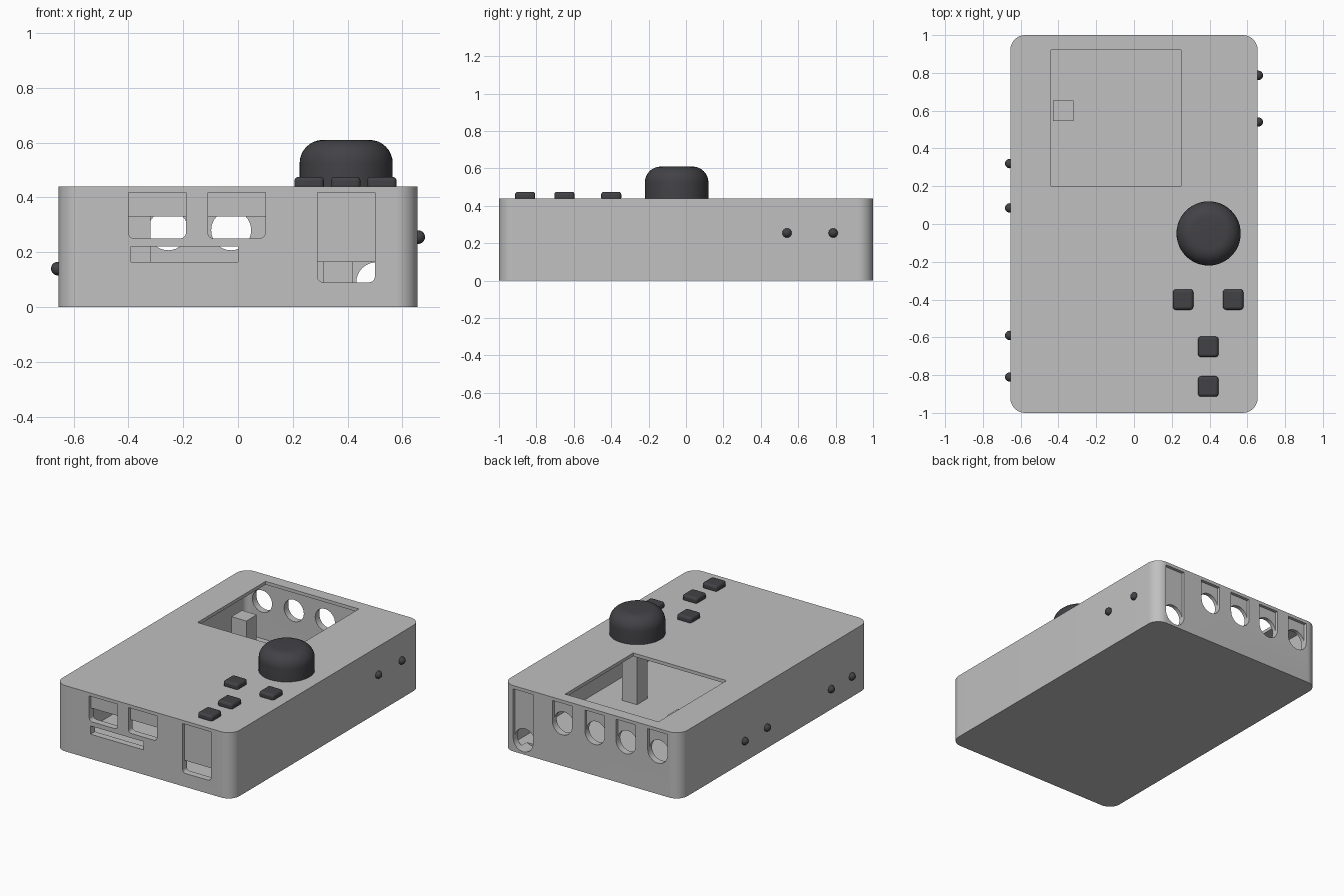
import bpy, bmesh, math
from mathutils import Matrix, Vector

if "Cube" in bpy.data.objects:
    bpy.data.objects.remove(bpy.data.objects["Cube"])


def material(name, rgb):
    m = bpy.data.materials.new(name)
    m.diffuse_color = (*rgb, 1)
    m.use_nodes = True
    m.node_tree.nodes["Principled BSDF"].inputs["Base Color"].default_value = m.diffuse_color
    return m


GREY = material("case grey", (0.53, 0.53, 0.53))
DARK = material("dark rubber", (0.055, 0.055, 0.062))


def finish(name, bm, mat):
    bmesh.ops.recalc_face_normals(bm, faces=bm.faces)
    me = bpy.data.meshes.new(name)
    bm.to_mesh(me)
    bm.free()
    me.materials.append(mat)
    ob = bpy.data.objects.new(name, me)
    bpy.context.collection.objects.link(ob)
    return ob


def smooth(ob, angle=35):
    bpy.ops.object.select_all(action='DESELECT')
    ob.select_set(True)
    bpy.context.view_layer.objects.active = ob
    bpy.ops.object.shade_smooth_by_angle(angle=math.radians(angle))


def rounded(u0, u1, v0, v1, r, seg=8):
    """Outline of a rounded rectangle."""
    pts = []
    for cu, cv, a0 in ((u1 - r, v1 - r, 0), (u0 + r, v1 - r, 90),
                       (u0 + r, v0 + r, 180), (u1 - r, v0 + r, 270)):
        for i in range(seg + 1):
            a = math.radians(a0 + 90 * i / seg)
            pts.append((cu + r * math.cos(a), cv + r * math.sin(a)))
    return pts


def prism(name, pts, lo, hi, axis='Z', mat=GREY):
    """Extrude an outline along z, or an x-z outline along y."""
    bm = bmesh.new()
    put = (lambda u, v: (u, v, lo)) if axis == 'Z' else (lambda u, v: (u, lo, v))
    face = bm.faces.new([bm.verts.new(put(u, v)) for u, v in pts])
    ext = bmesh.ops.extrude_face_region(bm, geom=[face])
    step = Vector((0, 0, hi - lo)) if axis == 'Z' else Vector((0, hi - lo, 0))
    bmesh.ops.translate(bm, vec=step, verts=[g for g in ext['geom'] if isinstance(g, bmesh.types.BMVert)])
    bmesh.ops.remove_doubles(bm, verts=bm.verts, dist=1e-5)
    return finish(name, bm, mat)


def box(u0, u1, v0, v1):
    return [(u0, v0), (u1, v0), (u1, v1), (u0, v1)]


def cut(target, cutter):
    bpy.context.view_layer.objects.active = target
    mod = target.modifiers.new("cut", 'BOOLEAN')
    mod.operation, mod.solver, mod.object = 'DIFFERENCE', 'EXACT', cutter
    bpy.ops.object.modifier_apply(modifier=mod.name)
    bpy.data.objects.remove(cutter)


# Hollow case with rounded vertical corners
X, Y, H, WALL, LID, RECESS = 0.655, 1.0, 0.44, 0.045, 0.418, 0.02
case = prism("case", rounded(-X, X, -Y, Y, 0.08, 12), 0, H)
cut(case, prism("cavity", rounded(-X + WALL, X - WALL, -Y + WALL, Y - WALL, 0.04), 0.03, LID))

# Screen window in the lid
cut(case, prism("window", box(-0.44, 0.25, 0.2, 0.92), 0.38, 0.5))

# Front ports: shallow recess up to the lid, open at the bottom
for x0, x1, bottom, tab in ((-0.40, -0.19, 0.25, 0.33), (-0.11, 0.10, 0.25, 0.33),
                            (0.29, 0.50, 0.09, 0.165)):
    cut(case, prism("recess", box(x0, x1, tab - 0.01, LID), -1.1, -Y + RECESS, 'Y'))
    low = [p for p in rounded(x0, x1, bottom, tab + 0.1, 0.022)
           if p[1] < (bottom + tab) / 2]
    cut(case, prism("port", low + [(x1, tab), (x0, tab)], -1.1, -0.9, 'Y'))

# Card slot below the ports
cut(case, prism("card_slot", box(-0.39, 0.0, 0.165, 0.22), -1.1, -0.9, 'Y'))

# Back round jacks, each with a shallow recess above
R = 0.073
for x, z in ((0.505, 0.09), (0.215, 0.28), (-0.025, 0.28), (-0.255, 0.28), (-0.49, 0.28)):
    cut(case, prism("recess", box(x - R, x + R, z, LID), Y - RECESS, 1.1, 'Y'))
    ring = [(x + R * math.cos(math.tau * i / 32), z + R * math.sin(math.tau * i / 32))
            for i in range(32)]
    cut(case, prism("jack", ring, 0.9, 1.1, 'Y'))
smooth(case)

# Square support posts inside
for x, y in ((-0.375, 0.6), (0.365, 0.02)):
    prism("support_post", box(x - 0.055, x + 0.055, y - 0.055, y + 0.055), 0.02, 0.35)

# Joystick cap: revolved profile with a rounded shoulder
bm = bmesh.new()
profile = [(0, 0.435), (0.17, 0.435), (0.17, 0.525)]
profile += [(0.085 + 0.085 * math.cos(math.pi * i / 16), 0.525 + 0.085 * math.sin(math.pi * i / 16))
            for i in range(1, 9)] + [(0, 0.61)]
verts = [bm.verts.new((r, 0, z)) for r, z in profile]
edges = [bm.edges.new(p) for p in zip(verts, verts[1:])]
bmesh.ops.spin(bm, geom=verts + edges, cent=(0, 0, 0), axis=(0, 0, 1),
               angle=math.tau, steps=48, use_merge=False)
bmesh.ops.remove_doubles(bm, verts=bm.verts, dist=1e-5)
stick = finish("joystick_cap", bm, DARK)
stick.location = (0.395, -0.05, 0)
smooth(stick, 40)

# Push buttons with rounded edges
for x, y in ((0.26, -0.4), (0.525, -0.4), (0.393, -0.65), (0.393, -0.86)):
    button = prism("push_button", rounded(x - 0.054, x + 0.054, y - 0.054, y + 0.054, 0.015, 3),
                   0.43, 0.475, mat=DARK)
    mod = button.modifiers.new("soft_edge", 'BEVEL')
    mod.width, mod.segments, mod.limit_method = 0.014, 3, 'ANGLE'
    mod.angle_limit = math.radians(60)
    smooth(button, 40)

# Small domed side pins
for side, z, ys in ((1, 0.255, (0.54, 0.787)), (-1, 0.14, (0.32, 0.085, -0.59, -0.81))):
    for y in ys:
        bm = bmesh.new()
        bmesh.ops.create_uvsphere(bm, u_segments=16, v_segments=10, radius=0.025,
                                  matrix=Matrix.Rotation(math.pi / 2, 4, 'Y'))
        pin = finish("side_pin", bm, DARK)
        pin.location = (side * 0.658, y, z)
        smooth(pin, 60)
